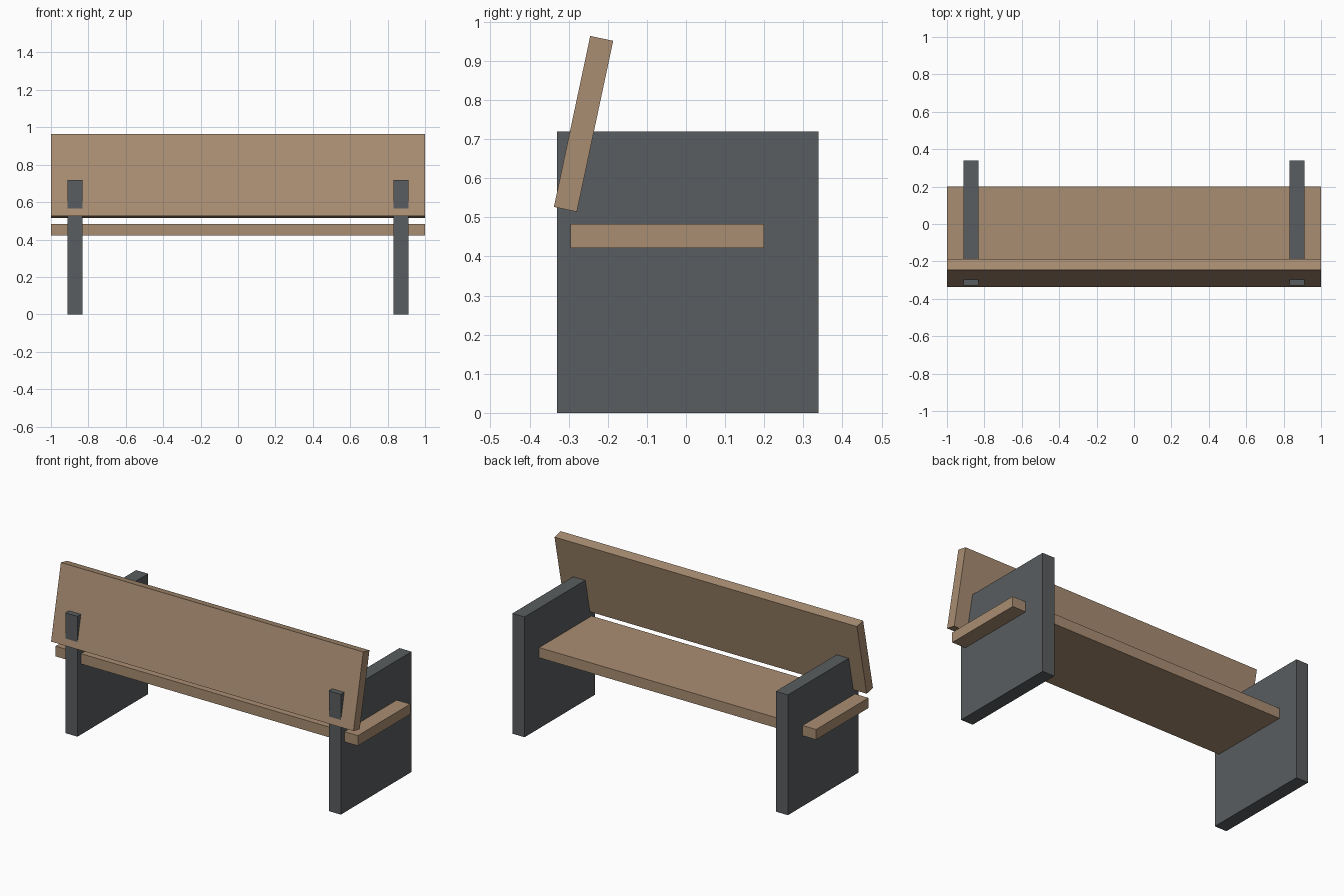
import bpy
import math

if "Cube" in bpy.data.objects:
    bpy.data.objects.remove(bpy.data.objects["Cube"])


def material(name, color):
    m = bpy.data.materials.new(name)
    m.diffuse_color = color
    m.use_nodes = True
    m.node_tree.nodes["Principled BSDF"].inputs["Base Color"].default_value = m.diffuse_color
    return m


wood = material("wood", (0.40, 0.27, 0.17, 1))
dark = material("dark_grey", (0.10, 0.11, 0.115, 1))


def board(name, size, location, mat, tilt=0.0):
    bpy.ops.mesh.primitive_cube_add(size=1, location=location)
    ob = bpy.context.object
    ob.name = name
    ob.scale = size
    bpy.ops.object.transform_apply(location=False, rotation=False, scale=True)
    ob.rotation_euler.x = math.radians(tilt)
    ob.data.materials.append(mat)
    return ob


# Upright side panels carrying the bench
for side, x in (("left", -0.871), ("right", 0.871)):
    board(side + "_side_panel", (0.08, 0.668, 0.719), (x, 0.0045, 0.3595), dark)

# Seat plank running through both panels
board("seat", (2.0, 0.495, 0.061), (0, -0.048, 0.4525), wood)

# Backrest plank leaning against the panels
board("backrest", (2.0, 0.06, 0.447), (0, -0.262, 0.739), wood, tilt=-12)
